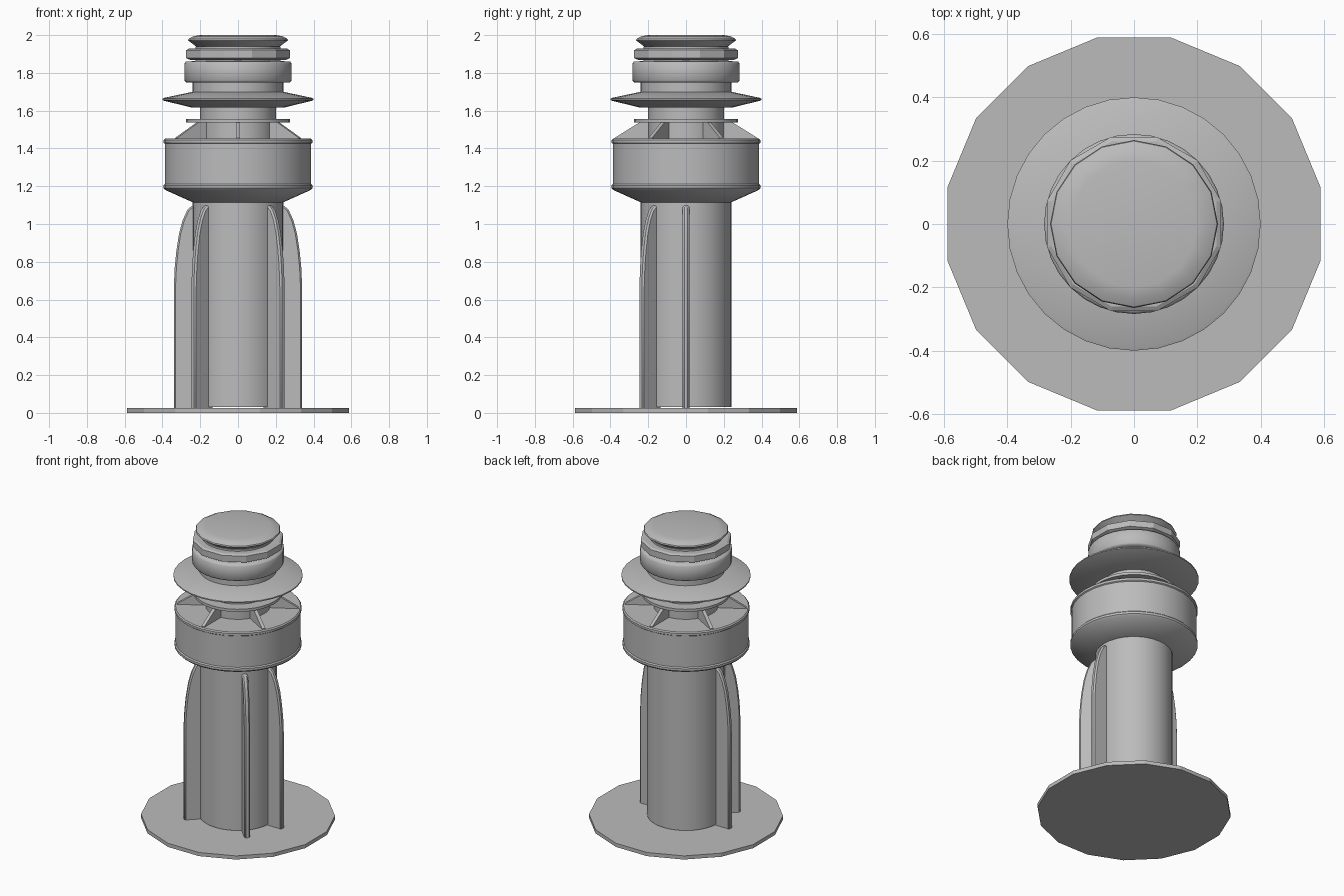
import bpy, bmesh
from math import pi, cos, sin, radians

cube = bpy.data.objects.get("Cube")
if cube:
    bpy.data.objects.remove(cube, do_unlink=True)

grey = bpy.data.materials.new("plain grey")
grey.use_nodes = True
COLOUR = (0.5, 0.5, 0.5, 1)
grey.diffuse_color = COLOUR
for node in grey.node_tree.nodes:
    if node.type == 'BSDF_PRINCIPLED':
        node.inputs["Base Color"].default_value = COLOUR


def finish(name, bm, smooth_angle):
    bmesh.ops.recalc_face_normals(bm, faces=bm.faces)
    mesh = bpy.data.meshes.new(name)
    bm.to_mesh(mesh)
    bm.free()
    mesh.materials.append(grey)
    if smooth_angle:
        mesh.shade_smooth()
        mesh.set_sharp_from_angle(angle=radians(smooth_angle))
    obj = bpy.data.objects.new(name, mesh)
    bpy.context.collection.objects.link(obj)
    return obj


def lathe(name, profile, sides=32, turn=0.0, smooth_angle=35):
    """Turn a (radius, height) profile about z and close both ends."""
    bm = bmesh.new()
    rings = []
    for r, z in profile:
        angles = [2 * pi * (i + turn) / sides for i in range(sides)]
        rings.append([bm.verts.new((r * cos(a), r * sin(a), z)) for a in angles])
    for low, high in zip(rings, rings[1:]):
        for i in range(sides):
            j = (i + 1) % sides
            bm.faces.new((low[i], low[j], high[j], high[i]))
    bm.faces.new(rings[0][::-1])
    bm.faces.new(rings[-1])
    return finish(name, bm, smooth_angle)


def radial_plate(name, outline, thickness, degrees, chamfer=0):
    """Thicken a (radius, height) outline and turn it to its place."""
    bm = bmesh.new()
    sides = [[bm.verts.new((r, y, z)) for r, z in outline]
             for y in (-thickness / 2, thickness / 2)]
    bm.faces.new(sides[0])
    bm.faces.new(sides[1][::-1])
    for i in range(len(outline)):
        j = (i + 1) % len(outline)
        bm.faces.new((sides[0][i], sides[1][i], sides[1][j], sides[0][j]))
    obj = finish(name, bm, 30)
    obj.rotation_euler.z = radians(degrees)
    if chamfer:
        bevel = obj.modifiers.new("chamfer", 'BEVEL')
        bevel.width = chamfer
        bevel.segments = 1
        bevel.limit_method = 'ANGLE'
        bevel.angle_limit = radians(40)


# Base plate and tower
lathe("base_plate", [(0.6, 0), (0.6, 0.025)], 16, 0.5, 0)
lathe("tower", [(0.24, 0.03), (0.24, 1.13)])

# Curved fins on the two sides and the two front diagonals
fin = [(0.2, 0.002), (0.34, 0.002), (0.34, 0.66), (0.335, 0.77), (0.326, 0.86),
       (0.312, 0.95), (0.293, 1.02), (0.268, 1.075), (0.24, 1.1), (0.2, 1.1)]
for name, degrees in (("left_fin", 0), ("right_fin", 180),
                      ("front_left_fin", -45), ("front_right_fin", -135)):
    radial_plate(name, fin, 0.036, degrees, 0.009)

# Drum with raised rims and a conical underside
lathe("drum", [(0.24, 1.115), (0.385, 1.18), (0.394, 1.19), (0.394, 1.205),
               (0.387, 1.212), (0.387, 1.425), (0.394, 1.43),
               (0.394, 1.445), (0.387, 1.452)])

# Neck with six gussets
lathe("neck", [(0.2, 1.44), (0.2, 1.64)])
gusset = [(0.18, 1.445), (0.378, 1.445), (0.378, 1.456), (0.24, 1.542), (0.18, 1.542)]
for i in range(6):
    radial_plate(f"gusset_{i + 1}", gusset, 0.022, 30 + 60 * i)
lathe("thin_ring", [(0.275, 1.538), (0.275, 1.556)])

# Wide flange
lathe("flange", [(0.25, 1.618), (0.39, 1.652), (0.4, 1.656), (0.4, 1.664),
                 (0.39, 1.668), (0.24, 1.7)])

# Collar, faceted nut and cap
lathe("upper_neck", [(0.24, 1.69), (0.24, 1.76)])
lathe("collar", [(0.25, 1.748), (0.276, 1.75), (0.284, 1.76), (0.284, 1.85),
                 (0.276, 1.86), (0.22, 1.863)], smooth_angle=60)
lathe("nut_core", [(0.225, 1.85), (0.225, 1.94)])
lathe("nut", [(0.26, 1.868), (0.284, 1.878), (0.284, 1.92), (0.27, 1.928)], 12, 0.5, 0)
lathe("cap", [(0.2, 1.925), (0.215, 1.935), (0.265, 1.972), (0.262, 1.98),
              (0.235, 1.994), (0.2, 2.0)], 16)
